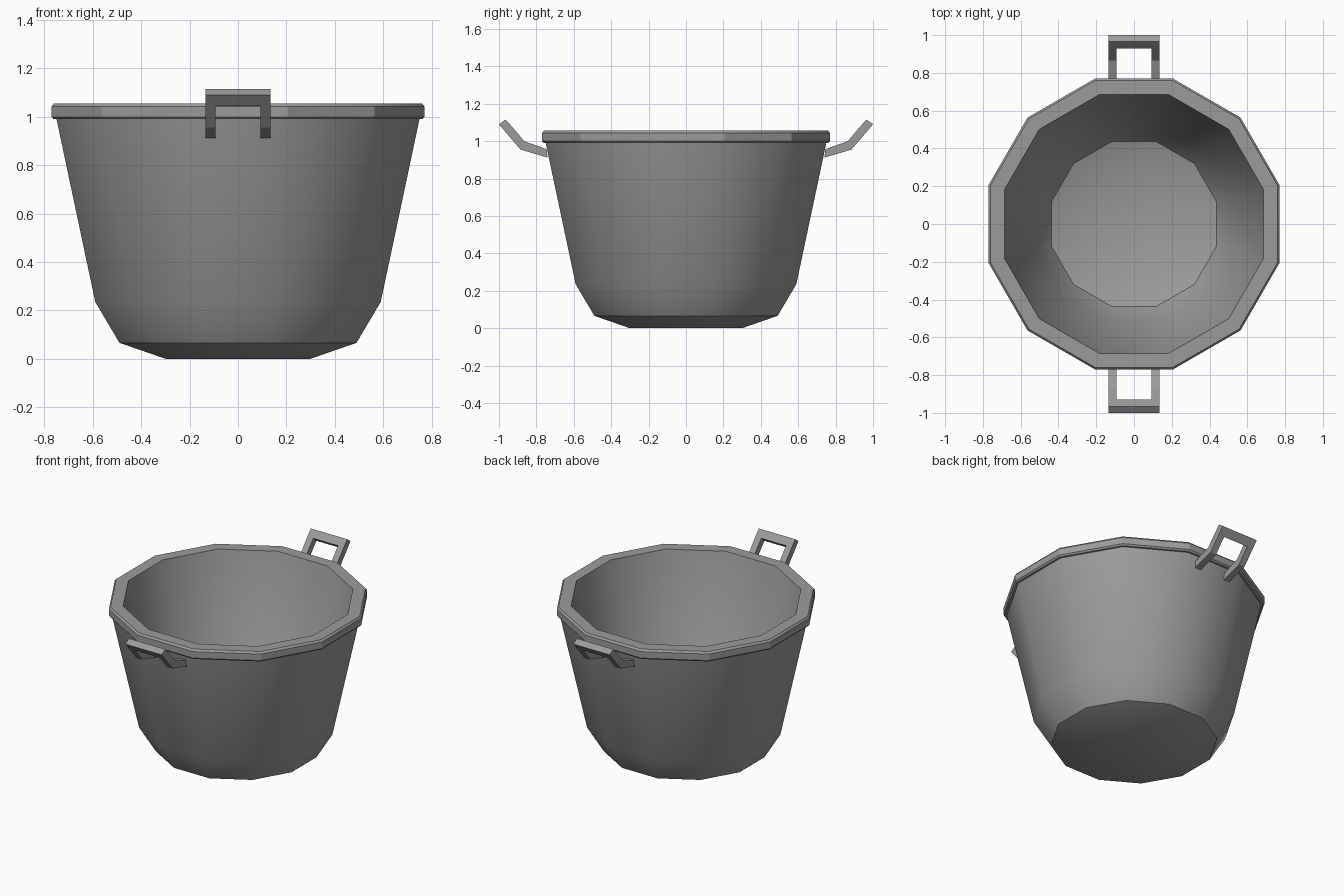
import bpy, bmesh
from math import cos, sin, pi, radians

SIDES = 12

cube = bpy.data.objects.get("Cube")
if cube:
    bpy.data.objects.remove(cube, do_unlink=True)

# One grey metal for everything
metal = bpy.data.materials.new("grey metal")
metal.use_nodes = True
GREY = (0.33, 0.33, 0.33, 1)
metal.diffuse_color = GREY
bsdf = metal.node_tree.nodes["Principled BSDF"]
bsdf.inputs["Base Color"].default_value = GREY
bsdf.inputs["Roughness"].default_value = 0.7


def finish(name, bm):
    bmesh.ops.recalc_face_normals(bm, faces=bm.faces)
    mesh = bpy.data.meshes.new(name)
    bm.to_mesh(mesh)
    bm.free()
    mesh.materials.append(metal)
    obj = bpy.data.objects.new(name, mesh)
    bpy.context.collection.objects.link(obj)
    bpy.ops.object.select_all(action='DESELECT')
    obj.select_set(True)
    bpy.context.view_layer.objects.active = obj
    bpy.ops.object.shade_smooth_by_angle(angle=radians(29.7))
    return obj


def lathe(name, profile):
    """Spin (flat-to-centre distance, height) points, capping both ends."""
    bm = bmesh.new()
    rings = []
    for apothem, z in profile:
        r = apothem / cos(pi / SIDES)
        angles = [(k + 0.5) * 2 * pi / SIDES for k in range(SIDES)]
        rings.append([bm.verts.new((r * cos(a), r * sin(a), z)) for a in angles])
    for low, high in zip(rings, rings[1:]):
        for k in range(SIDES):
            n = (k + 1) % SIDES
            bm.faces.new((low[k], low[n], high[n], high[k]))
    bm.faces.new(rings[0])
    bm.faces.new(rings[-1])
    return finish(name, bm)


def handle(name, side):
    """Bent U-shaped strap: a grid of cells with the middle left open."""
    xs = (-0.135, -0.092, 0.092, 0.135)
    upper = ((0.745, 0.957), (0.865, 1.0), (0.928, 1.075), (0.965, 1.115))
    lower = ((0.74, 0.912), (0.885, 0.955), (0.962, 1.045), (1.0, 1.09))
    cells = {(i, j) for i in range(3) for j in range(3) if i != 1 or j == 2}
    bm = bmesh.new()
    top, bottom = ([[bm.verts.new((x, side * y, z)) for y, z in row] for x in xs]
                   for row in (upper, lower))
    for i, j in cells:
        corners = ((i, j), (i + 1, j), (i + 1, j + 1), (i, j + 1))
        for layer in (top, bottom):
            bm.faces.new([layer[a][b] for a, b in corners])
        neighbours = ((i, j - 1), (i + 1, j), (i, j + 1), (i - 1, j))
        for k, cell in enumerate(neighbours):
            if cell not in cells:
                (a, b), (c, d) = corners[k], corners[(k + 1) % 4]
                bm.faces.new((top[a][b], top[c][d], bottom[c][d], bottom[a][b]))
    loose = [v for v in bm.verts if not v.link_faces]
    bmesh.ops.delete(bm, geom=loose, context='VERTS')
    return finish(name, bm)


# Pot: outside from the base up, over the rim, and down to the inner floor
lathe("pot_body", [
    (0.30, 0), (0.49, 0.066), (0.59, 0.235), (0.75, 0.99),
    (0.762, 0.99), (0.77, 1.0), (0.77, 1.043), (0.76, 1.056),
    (0.685, 1.056), (0.519, 0.263), (0.437, 0.127), (0.288, 0.075)])

# Handles at front and back
handle("front_handle", -1)
handle("back_handle", 1)
